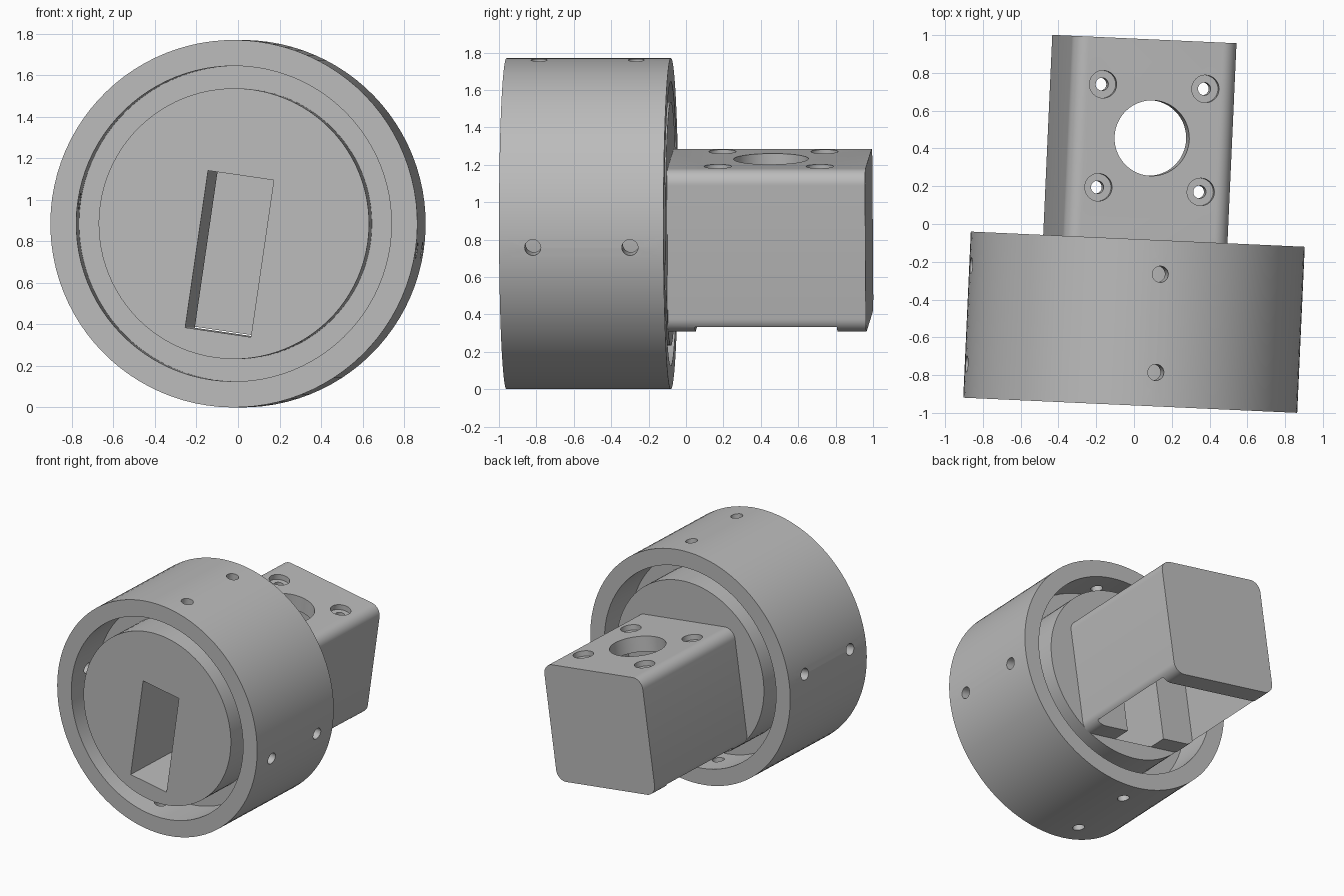
import bpy, bmesh, math
from mathutils import Matrix, Vector

if "Cube" in bpy.data.objects:
    bpy.data.objects.remove(bpy.data.objects["Cube"])

# Single plain material
grey = bpy.data.materials.new("machined_grey")
grey.use_nodes = True
COLOUR = (0.5, 0.5, 0.5, 1)
grey.diffuse_color = COLOUR
grey.node_tree.nodes["Principled BSDF"].inputs["Base Color"].default_value = COLOUR

# Pose: the shaft axis is y, rolled about itself, then yawed
POSE = (Matrix.Translation((0, -0.52, 0.885))
        @ Matrix.Rotation(math.radians(-2.6), 4, 'Z')
        @ Matrix.Rotation(math.radians(8.3), 4, 'Y'))


def add_object(name, bm):
    bmesh.ops.recalc_face_normals(bm, faces=bm.faces)
    mesh = bpy.data.meshes.new(name)
    bm.to_mesh(mesh)
    bm.free()
    obj = bpy.data.objects.new(name, mesh)
    bpy.context.collection.objects.link(obj)
    mesh.materials.append(grey)
    return obj


def block(name, lo, hi, radius=0):
    """Box between two corners, optionally rounded along y."""
    lo, hi = Vector(lo), Vector(hi)
    bm = bmesh.new()
    bmesh.ops.create_cube(bm, size=1)
    for v in bm.verts:
        v.co = Vector(lo[i] + (hi[i] - lo[i]) * (v.co[i] + 0.5) for i in range(3))
    if radius:
        edges = [e for e in bm.edges
                 if abs(e.verts[0].co.y - e.verts[1].co.y) > 0.01]
        bmesh.ops.bevel(bm, geom=edges, offset=radius, segments=10,
                        profile=0.5, affect='EDGES')
    return add_object(name, bm)


def drill(centre, radius, depth, roll=0, sides=32):
    """Cylinder cutter along local z, rolled about the shaft axis."""
    bm = bmesh.new()
    bmesh.ops.create_cone(bm, cap_ends=True, segments=sides,
                          radius1=radius, radius2=radius, depth=depth)
    bmesh.ops.transform(bm, verts=bm.verts,
                        matrix=Matrix.Rotation(roll, 4, 'Y') @ Matrix.Translation(centre))
    return add_object("cutter", bm)


def cut(obj, cutter):
    mod = obj.modifiers.new("cut", 'BOOLEAN')
    mod.operation = 'DIFFERENCE'
    mod.solver = 'EXACT'
    mod.object = cutter
    bpy.context.view_layer.objects.active = obj
    bpy.ops.object.modifier_apply(modifier=mod.name)
    bpy.data.objects.remove(cutter)


def finish(obj):
    obj.data.transform(POSE)
    bpy.ops.object.select_all(action='DESELECT')
    obj.select_set(True)
    bpy.context.view_layer.objects.active = obj
    bpy.ops.object.shade_smooth_by_angle(angle=math.radians(30))


# Collar: outer ring and inner hub joined by a web between two grooves
HALF, WEB = 0.44, 0.14
HUB_R, BORE_R, RING_R = 0.652, 0.76, 0.885
front = [(0, -HALF), (HUB_R, -HALF), (HUB_R, -WEB), (BORE_R, -WEB),
         (BORE_R, -HALF), (RING_R, -HALF)]
profile = front + [(r, -y) for r, y in reversed(front)]
bm = bmesh.new()
verts = [bm.verts.new((r, y, 0)) for r, y in profile]
edges = [bm.edges.new(pair) for pair in zip(verts, verts[1:])]
bmesh.ops.spin(bm, geom=verts + edges, cent=(0, 0, 0), axis=(0, 1, 0),
               angle=math.tau, steps=96, use_duplicate=False)
bmesh.ops.remove_doubles(bm, verts=bm.verts, dist=0.0001)
collar = add_object("collar", bm)

# Radial set-screw holes through the ring wall, two rows of four
for i in range(4):
    for y in (-0.26, 0.26):
        cut(collar, drill((0, y, 0.83), 0.043, 0.22, roll=i * math.pi / 2))

# Rounded housing behind the hub, hollow and open underneath
housing = block("housing", (-0.44, 0.438, -0.53), (0.44, 1.5, 0.35), radius=0.08)
cut(housing, block("cutter", (-0.425, 0.585, -0.7), (0.425, 1.345, 0.235)))

# Rectangular slot running from the front face into the housing
cut(collar, block("cutter", (-0.16, -0.6, -0.529), (0.16, 0.6, 0.235)))
cut(housing, block("cutter", (-0.16, 0.3, -0.6), (0.16, 0.7, 0.235)))

# Large opening and four counterbored holes in the housing top
MID_Y, TOP = 0.978, 0.35
cut(housing, drill((0, MID_Y, TOP), 0.2, 0.4, sides=64))
for x in (-0.274, 0.274):
    for y in (MID_Y - 0.273, MID_Y + 0.273):
        cut(housing, drill((x, y, TOP), 0.034, 0.4))
        cut(housing, drill((x, y, TOP), 0.073, 0.08))

for part in (collar, housing):
    finish(part)
